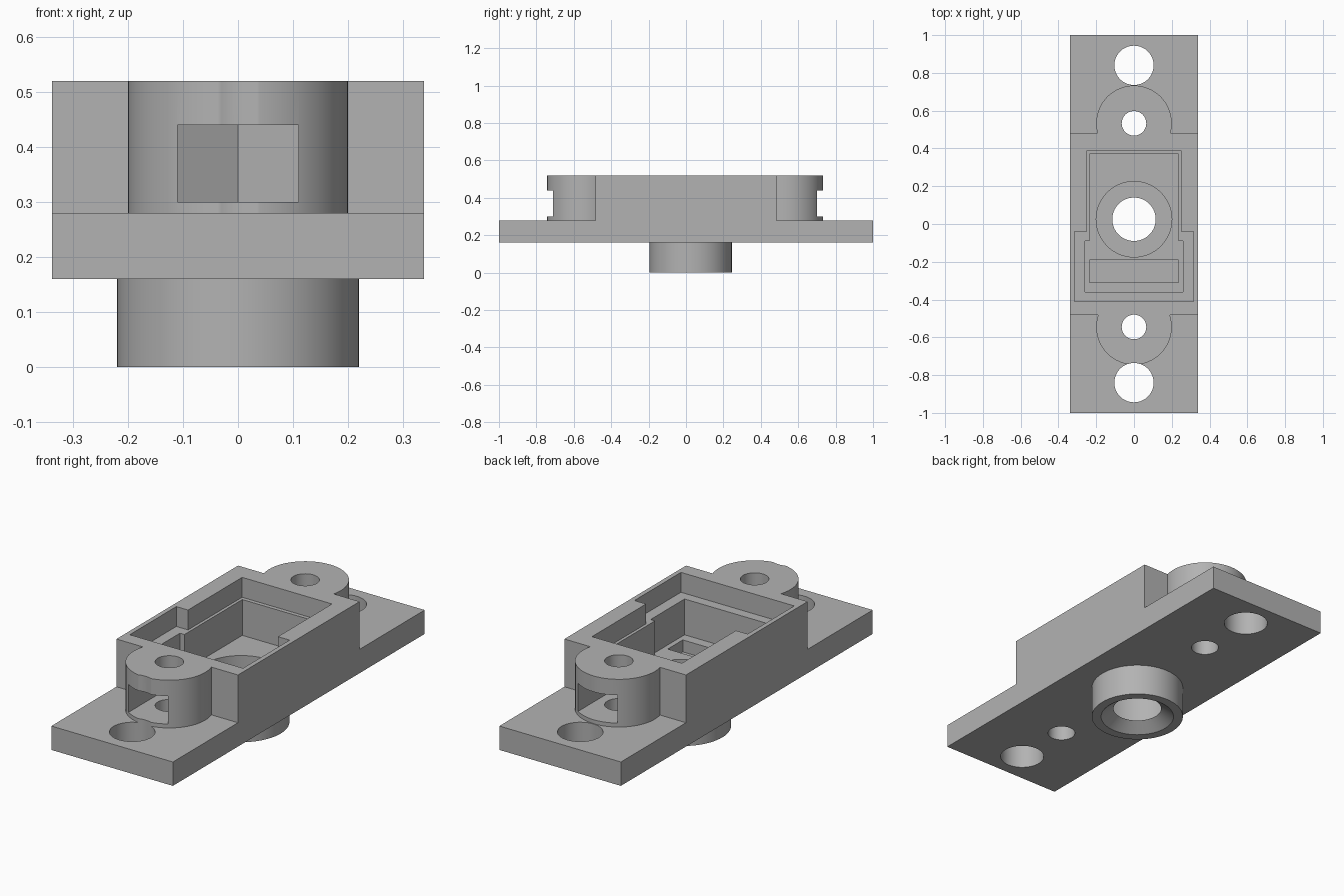
import bpy, bmesh
from math import cos, sin, pi, radians
from mathutils import Matrix

if "Cube" in bpy.data.objects:
    bpy.data.objects.remove(bpy.data.objects["Cube"], do_unlink=True)

grey = bpy.data.materials.new("mid_grey")
grey.use_nodes = True
colour = (0.45, 0.45, 0.45, 1)
grey.diffuse_color = colour
grey.node_tree.nodes["Principled BSDF"].inputs["Base Color"].default_value = colour


def prism(name, points, z0, z1, top_scale=1.0, turn=None):
    """Extrude a flat outline from z0 to z1, with an optional taper."""
    bm = bmesh.new()
    low = [bm.verts.new((x, y, z0)) for x, y in points]
    high = [bm.verts.new((x * top_scale, y * top_scale, z1)) for x, y in points]
    n = len(points)
    bm.faces.new(low)
    bm.faces.new(high)
    for i in range(n):
        j = (i + 1) % n
        bm.faces.new((low[i], low[j], high[j], high[i]))
    if turn:
        bmesh.ops.transform(bm, matrix=turn, verts=bm.verts)
    bmesh.ops.recalc_face_normals(bm, faces=bm.faces)
    mesh = bpy.data.meshes.new(name)
    bm.to_mesh(mesh)
    bm.free()
    mesh.materials.append(grey)
    ob = bpy.data.objects.new(name, mesh)
    bpy.context.collection.objects.link(ob)
    return ob


def disc(name, y, r, z0, z1, r_top=None):
    ring = [(r * cos(2 * pi * i / 64), r * sin(2 * pi * i / 64)) for i in range(64)]
    ob = prism(name, ring, z0, z1, (r_top or r) / r)
    ob.data.transform(Matrix.Translation((0, y, 0)))
    return ob


def mirrored(half):
    """Close a right-hand outline across x = 0."""
    return half + [(-x, y) for x, y in reversed(half)]


def combine(target, tool, operation):
    mod = target.modifiers.new("combine", "BOOLEAN")
    mod.operation = operation
    mod.solver = "EXACT"
    mod.object = tool
    bpy.context.view_layer.objects.active = target
    bpy.ops.object.modifier_apply(modifier=mod.name)
    bpy.data.objects.remove(tool, do_unlink=True)


# Plate and raised housing as one side profile
half = [(1, 0.16), (1, 0.28), (0.483, 0.28), (0.483, 0.52)]
sideways = Matrix(((0, 0, 1, 0), (1, 0, 0, 0), (0, 1, 0, 0), (0, 0, 0, 1)))
bracket = prism("mounting_bracket", mirrored(half), -0.338, 0.338, turn=sideways)

# Bolt lugs at both ends and the round tube below
LUGS = ((-0.545, -1), (0.533, 1))
CENTRE = 0.025
for y, side in LUGS:
    combine(bracket, disc("lug", y, 0.2, 0.2, 0.52), "UNION")
combine(bracket, disc("tube", CENTRE, 0.22, 0, 0.2), "UNION")

# Stepped pocket: shallow ledge, then the deep floor
ledge = [(0.315, -0.41), (0.315, -0.04), (0.25, -0.04), (0.25, 0.39)]
floor = [(0.26, -0.36), (0.26, -0.09), (0.235, -0.09), (0.235, 0.37)]
slot = [(0.235, -0.31), (0.235, -0.19)]
cutters = [
    prism("ledge_cut", mirrored(ledge), 0.42, 0.6),
    prism("floor_cut", mirrored(floor), 0.24, 0.5),
    prism("slot_cut", mirrored(slot), 0.18, 0.3),
    disc("cavity_cut", CENTRE, 0.2, 0.045, 0.3),
    disc("flare_cut", CENTRE, 0.195, -0.015, 0.06, 0.095),
]

# Bolt holes, pointed nut slots and plate mounting holes
for y, side in LUGS:
    nut = [(0.11, y + side * 0.3), (0.11, y - side * 0.064), (0, y - side * 0.127),
           (-0.11, y - side * 0.064), (-0.11, y + side * 0.3)]
    cutters.append(disc("bolt_cut", y, 0.065, 0.1, 0.6))
    cutters.append(prism("nut_cut", nut, 0.3, 0.44))
    cutters.append(disc("mount_cut", side * 0.84, 0.104, 0.1, 0.6))
for cutter in cutters:
    combine(bracket, cutter, "DIFFERENCE")

# Smooth round walls with crisp edges
bpy.ops.object.select_all(action="DESELECT")
bracket.select_set(True)
bpy.context.view_layer.objects.active = bracket
bpy.ops.object.shade_smooth_by_angle(angle=radians(30))
